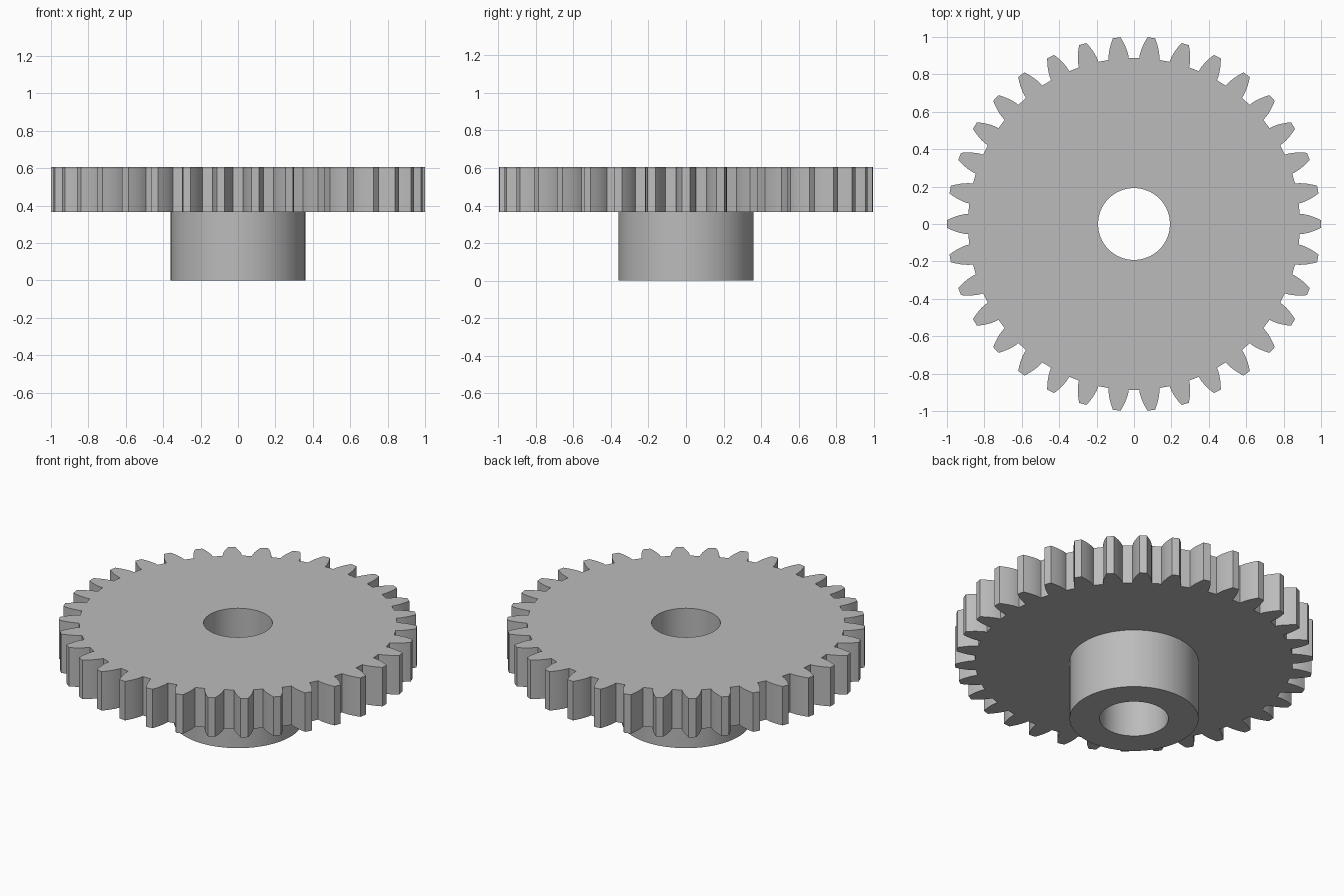
import bpy, bmesh, math

if "Cube" in bpy.data.objects:
    bpy.data.objects.remove(bpy.data.objects["Cube"], do_unlink=True)

TEETH = 34
OUTER, BORE, HUB = 1.0, 0.192, 0.36
HUB_TOP, TOP = 0.365, 0.605
PITCH = OUTER * TEETH / (TEETH + 2)
BASE = PITCH * math.cos(math.radians(20))     # involute base circle, also the tooth root

grey = bpy.data.materials.new("plain_grey")
grey.use_nodes = True
COLOUR = (0.5, 0.5, 0.5, 1)
grey.diffuse_color = COLOUR
grey.node_tree.nodes["Principled BSDF"].inputs["Base Color"].default_value = COLOUR


def involute(r):
    a = math.acos(min(1, BASE / r))
    return math.tan(a) - a


def tooth_half_angle(r):
    return math.pi / (2 * TEETH) + involute(PITCH) - involute(r)


# Polar outline of the toothed rim: rising flank, tip, falling flank
radii = [BASE + (OUTER - BASE) * k / 5 for k in range(6)]
one_tooth = [(-tooth_half_angle(r), r) for r in radii] + [(0, OUTER)]
one_tooth += [(tooth_half_angle(r), r) for r in reversed(radii)]
rim = [(2 * math.pi * t / TEETH + a, r) for t in range(TEETH) for a, r in one_tooth]


def circle(radius):
    return [(a, radius) for a, _ in rim]


def shell(name, loops):
    """Skin a row of (outline, height) loops with quads."""
    bm = bmesh.new()
    rings = [[bm.verts.new((r * math.cos(a), r * math.sin(a), z)) for a, r in outline]
             for outline, z in loops]
    n = len(rim)
    for lo, hi in zip(rings, rings[1:]):
        for i in range(n):
            j = (i + 1) % n
            bm.faces.new((lo[i], hi[i], hi[j], lo[j]))
    mesh = bpy.data.meshes.new(name)
    bm.to_mesh(mesh)
    bm.free()
    mesh.materials.append(grey)
    obj = bpy.data.objects.new(name, mesh)
    bpy.context.collection.objects.link(obj)
    bpy.ops.object.select_all(action='DESELECT')
    obj.select_set(True)
    bpy.context.view_layer.objects.active = obj
    bpy.ops.object.shade_smooth_by_angle(angle=math.radians(30))


# Toothed wheel: bore wall, top face, teeth, underside up to the hub
shell("gear_wheel", [(circle(BORE), HUB_TOP), (circle(BORE), TOP),
                     (rim, TOP), (rim, HUB_TOP), (circle(HUB), HUB_TOP)])

# Hub below the wheel: outer wall, end face, bore wall
shell("hub", [(circle(HUB), HUB_TOP), (circle(HUB), 0),
              (circle(BORE), 0), (circle(BORE), HUB_TOP)])
